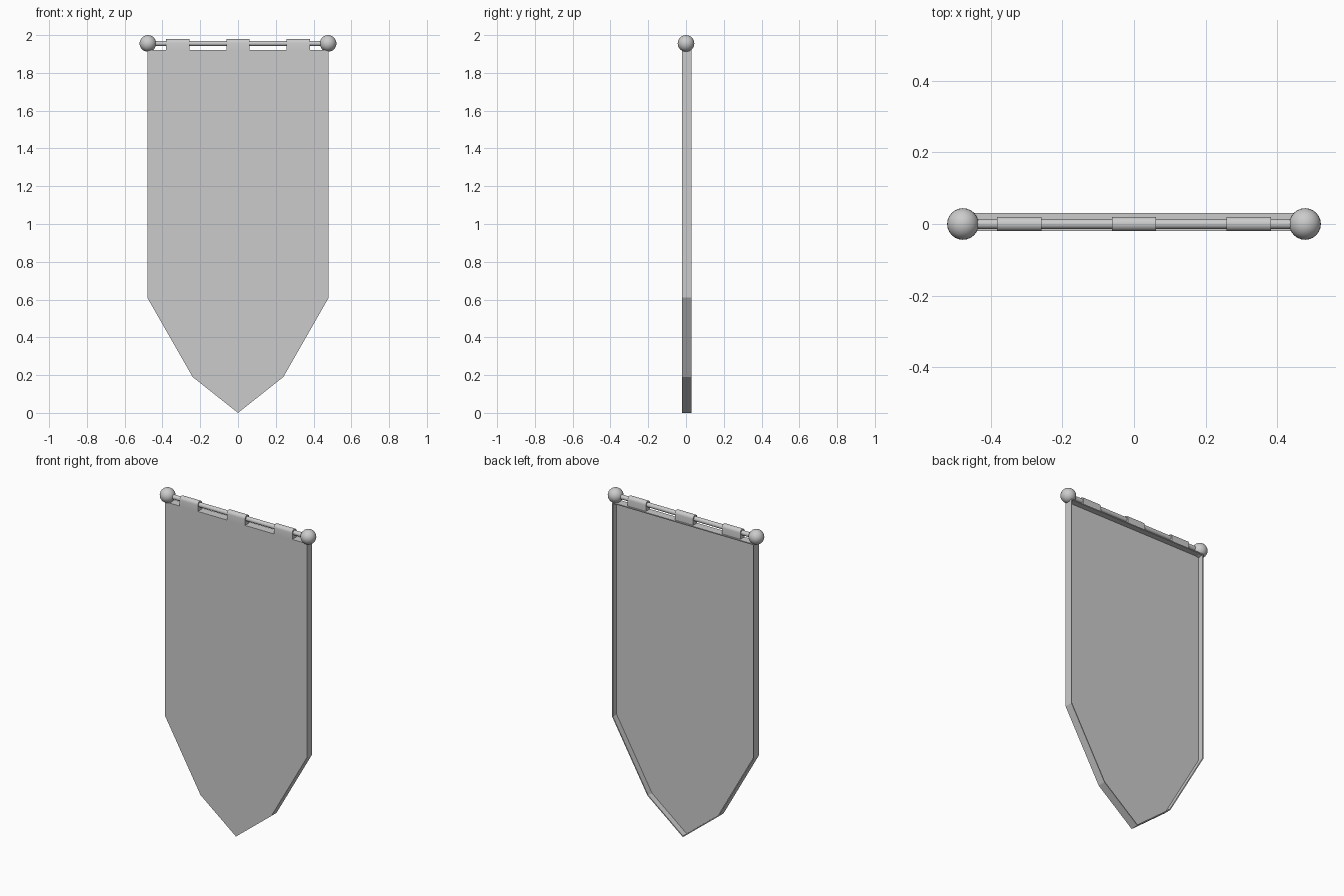
import bpy, bmesh, math

if "Cube" in bpy.data.objects:
    bpy.data.objects.remove(bpy.data.objects["Cube"])

ROD_Z = 1.956


def extrude_profile(name, points, offset):
    """Extrude a closed planar profile into a solid."""
    bm = bmesh.new()
    face = bm.faces.new([bm.verts.new(p) for p in points])
    ext = bmesh.ops.extrude_face_region(bm, geom=[face])
    moved = [g for g in ext["geom"] if isinstance(g, bmesh.types.BMVert)]
    bmesh.ops.translate(bm, verts=moved, vec=offset)
    bmesh.ops.recalc_face_normals(bm, faces=bm.faces)
    mesh = bpy.data.meshes.new(name)
    obj = bpy.data.objects.new(name, mesh)
    bpy.context.collection.objects.link(obj)
    # Hollow the back of the cloth, leaving a thin turned-back hem
    if name == "banner_cloth":
        back = max(bm.faces, key=lambda f: f.calc_center_median().y)
        bmesh.ops.inset_region(bm, faces=[back], thickness=0.006, use_even_offset=True)
        ext = bmesh.ops.extrude_face_region(bm, geom=[back])
        moved = [g for g in ext["geom"] if isinstance(g, bmesh.types.BMVert)]
        bmesh.ops.translate(bm, verts=moved, vec=(0, -0.036, 0))
        if back.is_valid:
            bmesh.ops.delete(bm, geom=[back], context='FACES_ONLY')
        bmesh.ops.recalc_face_normals(bm, faces=bm.faces)
    bm.to_mesh(mesh)
    bm.free()
    return obj


def smooth(obj):
    bpy.ops.object.select_all(action='DESELECT')
    obj.select_set(True)
    bpy.context.view_layer.objects.active = obj
    bpy.ops.object.shade_smooth_by_angle(angle=math.radians(40))


# Pointed cloth panel with hem
half = [(0.48, 1.922), (0.48, 0.61), (0.24, 0.19)]
outline = half + [(0, 0)] + [(-x, z) for x, z in reversed(half)]
extrude_profile("banner_cloth", [(x, -0.02, z) for x, z in outline], (0, 0.05, 0))

# Hanging rod
bpy.ops.mesh.primitive_cylinder_add(vertices=16, radius=0.014, depth=0.95,
                                    location=(0, 0, ROD_Z), rotation=(0, math.pi / 2, 0))
rod = bpy.context.object
rod.name = "rod"
smooth(rod)

# Ball ends
for side, label in ((-1, "left"), (1, "right")):
    bpy.ops.mesh.primitive_uv_sphere_add(segments=24, ring_count=14, radius=0.044,
                                         location=(side * 0.477, 0, ROD_Z))
    ball = bpy.context.object
    ball.name = "rod_ball_" + label
    smooth(ball)

# Cloth loops wrapped over the rod
R = 0.02
arc = [(R * math.cos(math.pi * i / 8), ROD_Z + 0.003 + R * math.sin(math.pi * i / 8))
       for i in range(9)]
loop_profile = arc + [(-R, 1.92), (R, 1.92)]
for i, x in enumerate((-0.32, 0, 0.32)):
    loop = extrude_profile(f"hanging_loop_{i + 1}",
                           [(x - 0.062, y, z) for y, z in loop_profile], (0.124, 0, 0))
    smooth(loop)
